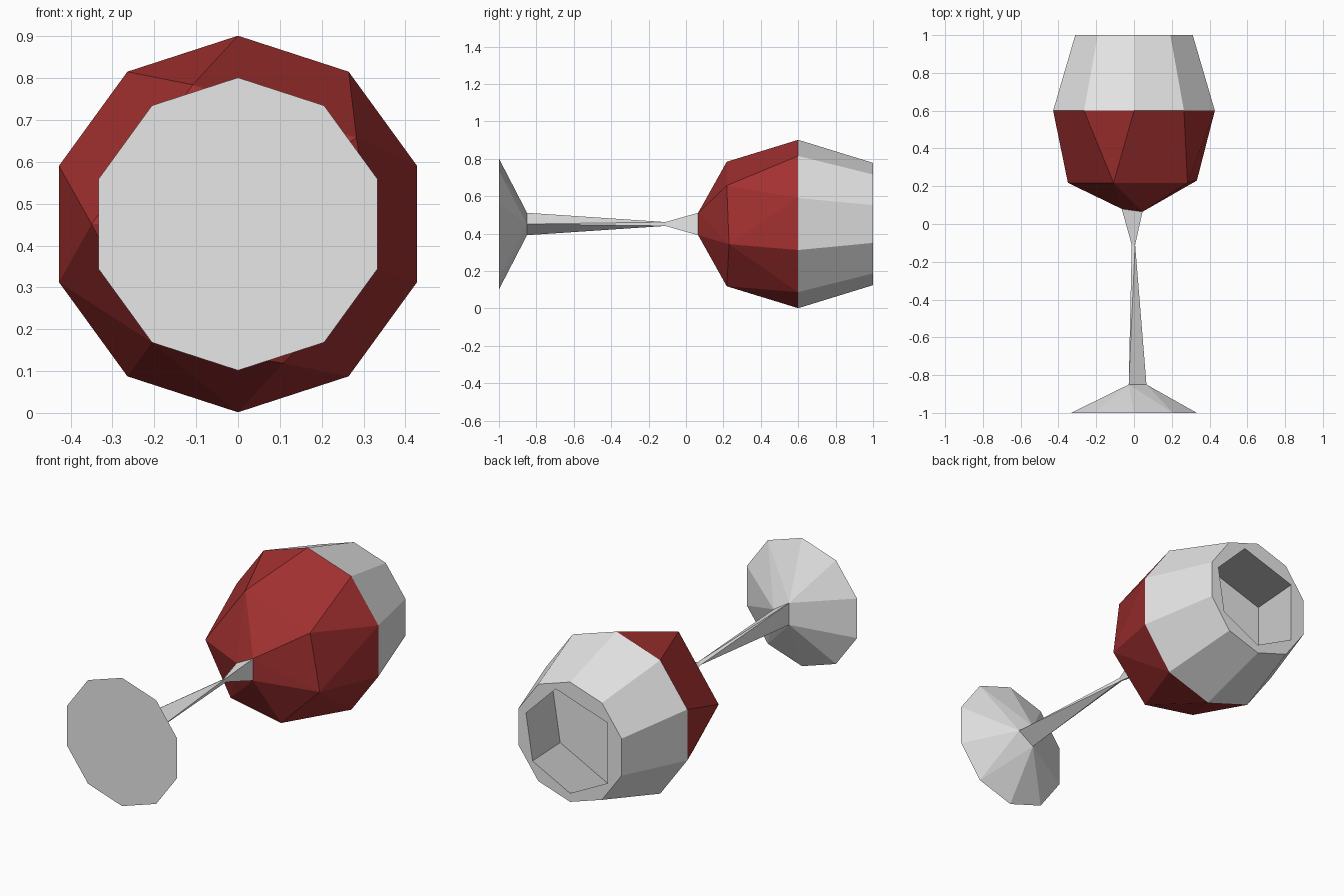
import bpy, bmesh, math

if "Cube" in bpy.data.objects:
    bpy.data.objects.remove(bpy.data.objects["Cube"])

CZ = 0.4515  # height of the glass axis, which runs along y

def material(name, rgb):
    m = bpy.data.materials.new(name)
    m.diffuse_color = (*rgb, 1)
    m.use_nodes = True
    m.node_tree.nodes["Principled BSDF"].inputs["Base Color"].default_value = m.diffuse_color
    return m

clear_grey = material("light_grey", (0.8, 0.8, 0.8))
wine_red = material("wine_red", (0.37, 0.03, 0.03))

DECAGON = [18 + 36 * i for i in range(10)]
HEXAGON = [18, 72, 144, 216, 270, 324]      # coarse inner wall
WINE_RING = [36, 108, 180, 234, 288, 342]   # coarse lower bowl ring

def ring(y, radius, angles):
    return [(a, radius, y) for a in angles]

def stitch(bm, a, b):
    """Join two rings of any side count, walking round by angle."""
    n, m = len(a), len(b)
    ang = lambda r, i: r[i % len(r)][0] + 360 * (i // len(r))
    j0 = min(range(-m, m), key=lambda j: abs(ang(b, j) - ang(a, 0)))
    i, j = 0, j0
    while i < n or j < j0 + m:
        va, vb = a[i % n][1], b[j % m][1]
        na, nb = a[(i + 1) % n][1], b[(j + 1) % m][1]
        ta = ang(a, i) + ang(a, i + 1) if i < n else 1e9
        tb = ang(b, j) + ang(b, j + 1) if j < j0 + m else 1e9
        if abs(ta - tb) < 1:
            bm.faces.new((va, na, nb, vb))
            i, j = i + 1, j + 1
        elif ta < tb:
            bm.faces.new((va, na, vb))
            i += 1
        else:
            bm.faces.new((va, nb, vb))
            j += 1

def loft(name, rings, mat, cap_start=False, cap_end=False):
    bm = bmesh.new()
    made = []
    for r in rings:
        made.append([(a, bm.verts.new((rad * math.cos(math.radians(a)), y,
                                       CZ + rad * math.sin(math.radians(a)))))
                     for a, rad, y in r])
    for a, b in zip(made, made[1:]):
        stitch(bm, a, b)
    if cap_start:
        bm.faces.new([v for _, v in made[0]])
    if cap_end:
        bm.faces.new([v for _, v in made[-1]])
    bmesh.ops.recalc_face_normals(bm, faces=bm.faces)
    me = bpy.data.meshes.new(name)
    bm.to_mesh(me)
    bm.free()
    me.materials.append(mat)
    ob = bpy.data.objects.new(name, me)
    bpy.context.collection.objects.link(ob)
    return ob

# shared joints
stem_low = ring(-0.85, 0.066, [0, 115, 245])
stem_top = [(53, 0.075, 0.065), (180, 0.065, 0.08), (307, 0.075, 0.065)]
wine_level = ring(0.6, 0.45, DECAGON)

# foot: decagon disc rising to the stem
loft("foot", [ring(-1, 0.35, DECAGON), stem_low], clear_grey, cap_start=True)

# stem: three-sided, pinched below the bowl
loft("stem", [stem_low, ring(-0.11, 0.012, [60, 180, 300]), stem_top], clear_grey)

# lower bowl, coloured by the wine
lower = [(a, 0.35, 0.23 if a in (234, 342) else 0.218) for a in WINE_RING]
loft("wine_bowl", [stem_top, lower, wine_level], wine_red)

# upper bowl: outer wall, flat rim, inner wall and floor
loft("upper_bowl", [wine_level, ring(1, 0.327, DECAGON), ring(1, 0.28, HEXAGON),
                    ring(0.6, 0.42, HEXAGON)], clear_grey, cap_end=True)
